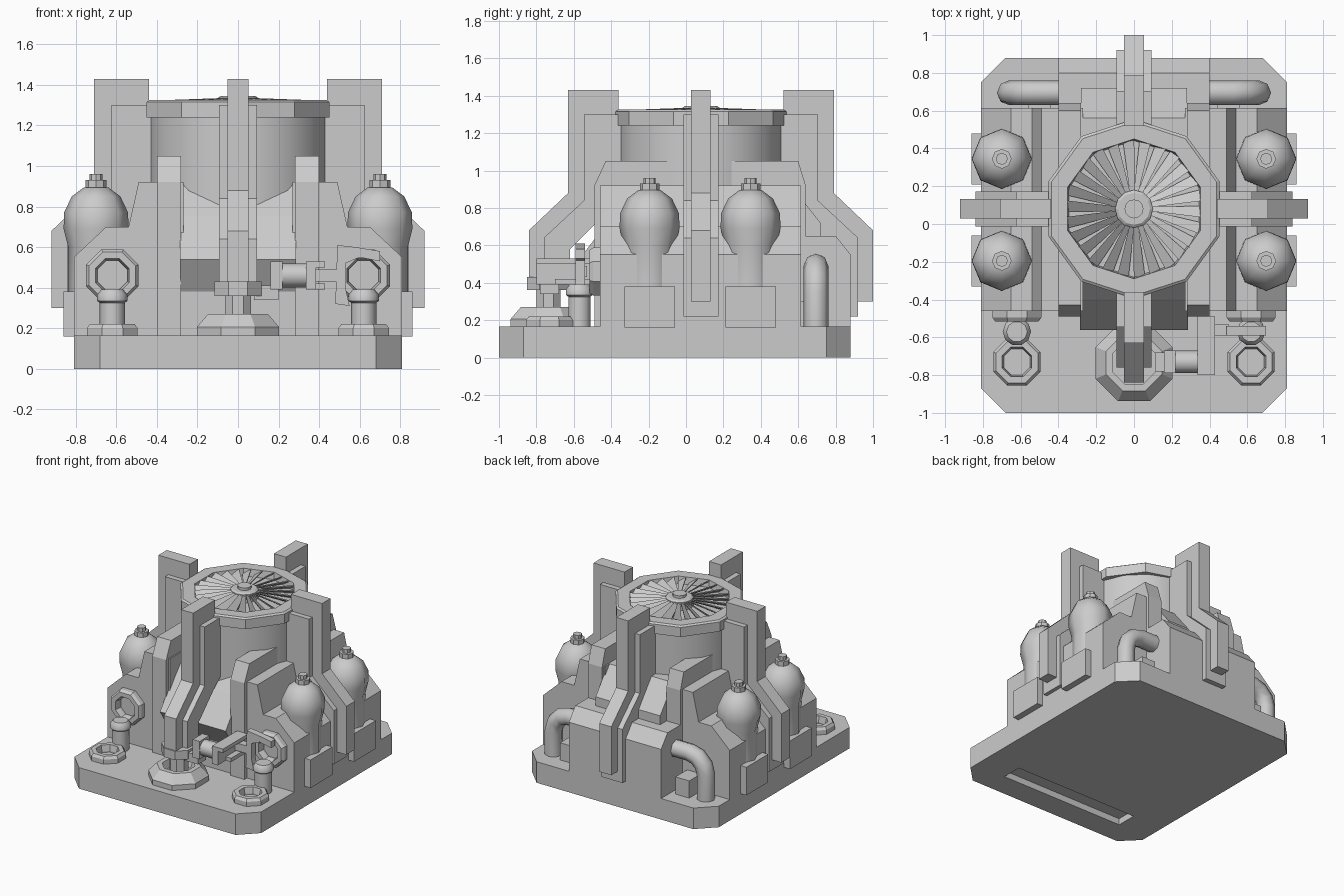
import bpy, bmesh, math
from mathutils import Matrix, Vector

if "Cube" in bpy.data.objects:
    bpy.data.objects.remove(bpy.data.objects["Cube"])

CY = 0.08  # y of the turbine axis


def make(name, bm, smooth=False):
    bmesh.ops.recalc_face_normals(bm, faces=bm.faces)
    me = bpy.data.meshes.new(name)
    bm.to_mesh(me)
    bm.free()
    ob = bpy.data.objects.new(name, me)
    bpy.context.collection.objects.link(ob)
    if smooth:
        bpy.ops.object.select_all(action='DESELECT')
        ob.select_set(True)
        bpy.context.view_layer.objects.active = ob
        bpy.ops.object.shade_smooth_by_angle(angle=math.radians(50))
    return ob


def prism(name, pts, a, b, axis, mat=None):
    """Extrude a 2D outline from a to b along an axis."""
    put = {'x': lambda p, t: (t, p[0], p[1]), 'y': lambda p, t: (p[0], t, p[1]),
           'z': lambda p, t: (p[0], p[1], t)}[axis]
    bm = bmesh.new()
    lo = [bm.verts.new(put(p, a)) for p in pts]
    hi = [bm.verts.new(put(p, b)) for p in pts]
    bm.faces.new(lo)
    bm.faces.new(hi)
    n = len(pts)
    for i in range(n):
        bm.faces.new((lo[i], lo[(i + 1) % n], hi[(i + 1) % n], hi[i]))
    if mat:
        bm.transform(mat)
    return make(name, bm)


def box(name, x0, x1, y0, y1, z0, z1):
    return prism(name, [(x0, y0), (x1, y0), (x1, y1), (x0, y1)], z0, z1, 'z')


def lathe(name, prof, loc, n=8, axis='z', phase=0.0, smooth=False, closed=False):
    """Revolve (radius, height) points; closed makes a ring, otherwise ends are capped."""
    bm = bmesh.new()
    rings = [[bm.verts.new((r * math.cos(phase + 2 * math.pi * i / n),
                            r * math.sin(phase + 2 * math.pi * i / n), h)) for i in range(n)]
             for r, h in prof]
    for k in range(len(rings) if closed else len(rings) - 1):
        p, q = rings[k], rings[(k + 1) % len(rings)]
        for i in range(n):
            j = (i + 1) % n
            bm.faces.new((p[i], p[j], q[j], q[i]))
    if not closed:
        bm.faces.new(rings[0])
        bm.faces.new(rings[-1])
    rot = {'z': Matrix(), 'x': Matrix.Rotation(math.pi / 2, 4, 'Y'),
           'y': Matrix.Rotation(math.pi / 2, 4, 'X')}[axis]  # 'y' points to the front
    bm.transform(Matrix.Translation(loc) @ rot)
    return make(name, bm, smooth)


# base plate with cut corners and a slot in the underside
c = 0.13
base = prism('base_plate', [(-.81 + c, -1), (.81 - c, -1), (.81, -1 + c), (.81, .88 - c), (.81 - c, .88),
                            (-.81 + c, .88), (-.81, .88 - c), (-.81, -1 + c)], 0, .165, 'z')
cutter = box('slot_cutter', -.54, .54, -.81, -.65, -.1, .05)
cutter.hide_render = True
cutter.hide_viewport = True
mod = base.modifiers.new('slot', 'BOOLEAN')
mod.operation = 'DIFFERENCE'
mod.object = cutter

# central housing
prism('front_housing', [(.5, .16), (-.46, .16), (-.46, .38), (-.56, .54), (-.40, .75), (-.25, .92), (.5, .92)],
      -.285, .285, 'x')
prism('rear_housing', [(.3, .16), (.88, .16), (.88, .55), (.80, .65), (.3, .65)], -.40, .40, 'x')
prism('rear_housing_top', [(.3, .6), (.72, .6), (.72, .72), (.56, .92), (.3, .92)], -.28, .28, 'x')

# stepped side housings, piers, tanks, pipes: mirrored left and right
for s, side in ((-1, 'left'), (1, 'right')):
    prism('side_housing_' + side, [(s * x, z) for x, z in
          ((.27, .16), (.81, .16), (.81, .55), (.65, .70), (.54, .70), (.49, .92), (.27, .92))], -.46, .615, 'y')
    prism('pier_' + side, [(-.49, .16), (-.49, .92), (-.43, 1.05), (.60, 1.05), (.64, .92), (.64, .16)],
          s * .28, s * .40, 'x')

    for y, row in ((.345, 'rear'), (-.195, 'front')):
        box(f'tank_pedestal_{row}_{side}', min(s * .5, s * .86), max(s * .5, s * .86),
            y - .135, y + .135, .16, .38)
        lathe(f'tank_{row}_{side}', [(.138, .37), (.138, .60), (.16, .69), (.158, .77), (.12, .85), (.06, .895)],
              (s * .70, y, 0), smooth=True)
        lathe(f'tank_valve_{row}_{side}', [(.052, .88), (.052, .93), (.032, .93), (.032, .96)],
              (s * .70, y, 0))

    # round ports on the front faces
    lathe('port_' + side, [(.14, 0), (.14, .04), (.125, .06), (.09, .06), (.08, .02), (.08, 0)],
          (s * .62, -.455, .46), axis='y', phase=math.pi / 8, closed=True)
    # floor sockets and short posts
    lathe('floor_socket_' + side, [(.135, .16), (.135, .20), (.12, .22), (.085, .22), (.075, .175), (.075, .16)],
          (s * .62, -.73, 0), phase=math.pi / 8, closed=True)
    lathe('post_' + side, [(.062, .16), (.062, .325), (.075, .335), (.075, .365), (.055, .39)],
          (s * .62, -.57, 0), n=10, smooth=True)

    # bent exhaust pipe at the back
    cu = bpy.data.curves.new('exhaust_pipe_' + side, 'CURVE')
    cu.dimensions = '3D'
    cu.bevel_depth = .066
    cu.bevel_resolution = 2
    cu.use_fill_caps = True
    path = [(.36, .49), (.52, .49)] + [(.52 + .14 * math.sin(t), .35 + .14 * math.cos(t))
                                      for t in (.52, 1.05, 1.57)] + [(.66, .16)]
    sp = cu.splines.new('POLY')
    sp.points.add(len(path) - 1)
    for p, (x, z) in zip(sp.points, path):
        p.co = (s * x, .695, z, 1)
    ob = bpy.data.objects.new('exhaust_pipe_' + side, cu)
    bpy.context.collection.objects.link(ob)
    box('pipe_block_' + side, s * .50 - .06, s * .50 + .06, .60, .76, .16, .30)

# turbine drum and rim
lathe('turbine_drum', [(.44, .5), (.44, 1.27), (.36, 1.27)], (0, CY, 0), n=16, phase=math.pi / 16, smooth=True)
lathe('turbine_rim', [(.475, 1.24), (.475, 1.315), (.46, 1.325), (.37, 1.325), (.36, 1.26), (.40, 1.24)],
      (0, CY, 0), n=10, phase=math.pi / 10, closed=True)
lathe('turbine_hub', [(.10, 1.25), (.10, 1.335), (.085, 1.345), (.05, 1.345), (.05, 1.365)], (0, CY, 0), n=12)

# fan blades
bm = bmesh.new()
N = 26
for i in range(N):
    m = Matrix.Translation((0, CY, 0)) @ Matrix.Rotation(2 * math.pi * i / N, 4, 'Z')
    q = [(.085, -.012, 1.335), (.36, -.045, 1.325), (.36, .015, 1.285), (.085, .012, 1.315)]
    top = [bm.verts.new(m @ Vector(p)) for p in q]
    low = [bm.verts.new(m @ Vector((x, y, z - .01))) for x, y, z in q]
    bm.faces.new(top)
    bm.faces.new(low)
    for k in range(4):
        j = (k + 1) % 4
        bm.faces.new((top[k], top[j], low[j], low[k]))
make('fan_blades', bm)

# four buttress fins around the turbine: narrow fin on a wider backing
for name, ang in (('right', 0), ('back', 90), ('left', 180), ('front', 270)):
    m = Matrix.Translation((0, CY, 0)) @ Matrix.Rotation(math.radians(ang), 4, 'Z')
    if name == 'front':
        inner = [(.74, .42), (.74, .60), (.52, .80), (.44, .88)]
        inner2 = [(.70, .42), (.70, .58), (.50, .78), (.40, .86)]
        z1 = z2 = .42
    else:
        inner, inner2, z1, z2 = [(.44, .30)], [(.40, .22)], .30, .22
    prism('fin_' + name, [(.44, 1.43), (.71, 1.43), (.71, .88), (.92, .68), (.92, z1)] + inner, -.052, .052, 'y', m)
    prism('fin_backing_' + name, [(.40, 1.30), (.625, 1.30), (.625, .84), (.84, .64), (.84, z2)] + inner2,
          -.093, .093, 'y', m)

# stand under the front fin
lathe('front_stand', [(.22, .16), (.22, .205), (.16, .27), (.12, .27), (.10, .215), (.07, .215), (.07, .36),
                      (.125, .36), (.125, .43)], (0, -.735, 0), phase=math.pi / 8)

# valve linkage between the stand and the right post
box('link_elbow', .08, .20, -.78, -.68, .34, .41)
box('link_block', .16, .22, -.79, -.67, .39, .53)
lathe('link_cylinder', [(.06, .2), (.06, .34)], (0, -.73, .46), n=12, axis='x', smooth=True)
box('link_spine', .335, .385, -.80, -.49, .39, .53)
box('link_fork_upper', .36, .43, -.80, -.49, .50, .53)
box('link_fork_lower', .36, .43, -.70, -.49, .39, .42)
box('link_arm', .38, .50, -.59, -.53, .43, .49)
prism('link_claw', [(.48, .32), (.55, .31), (.53, .40), (.53, .52), (.60, .55), (.70, .53), (.70, .58), (.58, .60),
                    (.49, .61)], -.59, -.54, 'y')
